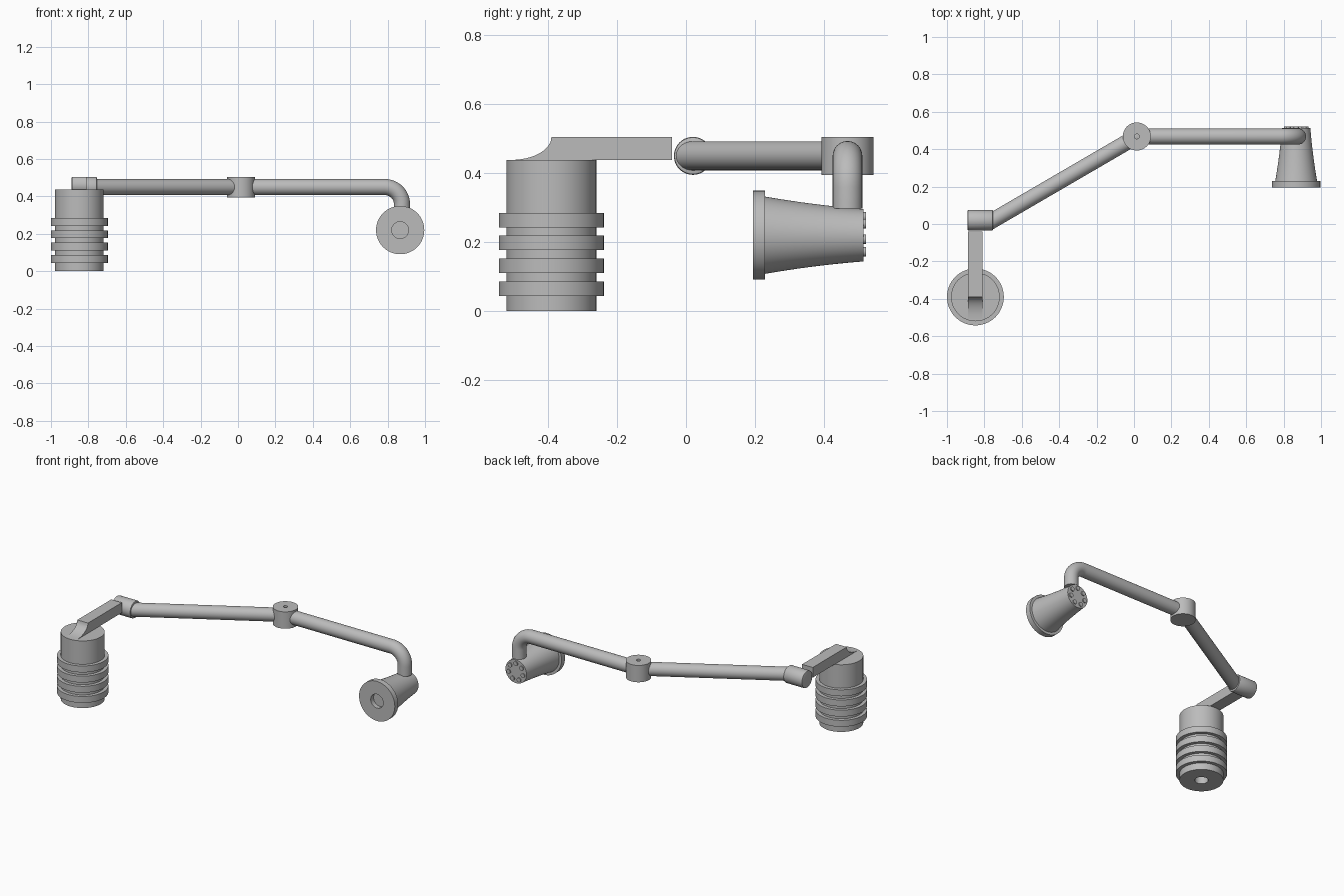
import bpy, bmesh, math
from mathutils import Vector

if "Cube" in bpy.data.objects:
    bpy.data.objects.remove(bpy.data.objects["Cube"], do_unlink=True)

grey = bpy.data.materials.new("matte grey")
grey.use_nodes = True
COLOUR = (0.5, 0.5, 0.5, 1)
grey.diffuse_color = COLOUR
grey.node_tree.nodes["Principled BSDF"].inputs["Base Color"].default_value = COLOUR


def smooth(obj):
    bpy.ops.object.select_all(action='DESELECT')
    obj.select_set(True)
    bpy.context.view_layer.objects.active = obj
    bpy.ops.object.shade_smooth_by_angle(angle=math.radians(35))


def add_object(name, bm):
    bmesh.ops.remove_doubles(bm, verts=bm.verts, dist=0.0001)
    bmesh.ops.recalc_face_normals(bm, faces=bm.faces)
    mesh = bpy.data.meshes.new(name)
    bm.to_mesh(mesh)
    bm.free()
    mesh.materials.append(grey)
    obj = bpy.data.objects.new(name, mesh)
    bpy.context.collection.objects.link(obj)
    return obj


def lathe(name, profile, origin, axis=(0, 0, 1), steps=48):
    """Turn (radius, distance) pairs around an axis through origin."""
    bm = bmesh.new()
    verts = [bm.verts.new((r, 0, h)) for r, h in profile]
    edges = [bm.edges.new(pair) for pair in zip(verts, verts[1:])]
    bmesh.ops.spin(bm, geom=verts + edges, axis=(0, 0, 1), cent=(0, 0, 0),
                   angle=2 * math.pi, steps=steps, use_duplicate=False)
    obj = add_object(name, bm)
    obj.location = origin
    obj.rotation_mode = 'QUATERNION'
    obj.rotation_quaternion = Vector(axis).to_track_quat('Z', 'Y')
    smooth(obj)
    return obj


def rod(name, start, end, radius, steps=48):
    d = Vector(end) - Vector(start)
    return lathe(name, [(0, 0), (radius, 0), (radius, d.length), (0, d.length)],
                 start, d, steps)


BASE_X, BASE_Y = -0.848, -0.39
ARM_Z = 0.45
HUB = Vector((0.015, 0.468, ARM_Z))

# Ribbed base with a hole underneath
base = [(0, 0.12), (0.04, 0.12), (0.04, 0), (0.13, 0)]
for i in range(4):
    z = 0.044 + i * 0.0663
    base += [(0.13, z), (0.152, z), (0.152, z + 0.042), (0.13, z + 0.042)]
base += [(0.13, 0.438), (0, 0.438)]
lathe("ribbed_base", base, (BASE_X, BASE_Y, 0), steps=64)

# Bracket: side profile with a concave run-out, extruded across x
side = [(0.02, 0.438), (0.02, 0.47), (-0.04, 0.47), (-0.04, 0.504)]
side = [(-0.04, 0.438), (-0.04, 0.504)]
for i in range(9):
    a = math.radians(90 * i / 8)
    side.append((-0.507 + 0.117 * math.cos(a), 0.504 - 0.066 * math.sin(a)))
bm = bmesh.new()
face = bm.faces.new([bm.verts.new((BASE_X - 0.039, y, z)) for y, z in side])
ext = bmesh.ops.extrude_face_region(bm, geom=[face])["geom"]
bmesh.ops.translate(bm, vec=(0.077, 0, 0),
                    verts=[v for v in ext if isinstance(v, bmesh.types.BMVert)])
smooth(add_object("base_bracket", bm))

# Shoulder joint with softened rims
lathe("shoulder_joint",
      [(0, 0), (0.048, 0), (0.053, 0.002), (0.055, 0.007), (0.055, 0.129),
       (0.053, 0.134), (0.048, 0.136), (0, 0.136)],
      (-0.89, 0.02, ARM_Z), (1, 0, 0))

# Arm and elbow hub with a pin hole
rod("lower_arm", (-0.775, 0.008, ARM_Z), HUB, 0.042)
lathe("elbow_hub",
      [(0, -0.055), (0.075, -0.055), (0.075, 0.055), (0.013, 0.055),
       (0.013, 0.035), (0, 0.035)], HUB)

# Upper arm: straight tube bending down to the lamp
curve = bpy.data.curves.new("upper_arm", 'CURVE')
curve.dimensions = '3D'
curve.bevel_depth = 0.043
curve.bevel_resolution = 10
curve.use_fill_caps = True
path = [(HUB.x + 0.03, ARM_Z)]
for i in range(13):
    a = math.radians(90 * i / 12)
    path.append((0.785 + 0.092 * math.sin(a), 0.358 + 0.092 * math.cos(a)))
path.append((0.877, 0.298))
spline = curve.splines.new('POLY')
spline.points.add(len(path) - 1)
for point, (x, z) in zip(spline.points, path):
    point.co = (x, HUB.y, z, 1)
tube = bpy.data.objects.new("upper_arm", curve)
bpy.context.collection.objects.link(tube)
curve.materials.append(grey)
bpy.ops.object.select_all(action='DESELECT')
tube.select_set(True)
bpy.context.view_layer.objects.active = tube
bpy.ops.object.convert(target='MESH')
smooth(bpy.context.object)

# Lamp head: flange, flared shade and front socket
LAMP = Vector((0.867, 0.194, 0.22))
shade = [(0, 0.03), (0.045, 0.03), (0.045, 0), (0.129, 0), (0.129, 0.035)]
for i in range(9):
    t = i / 8
    shade.append((0.112 - 0.050 * t + 0.014 * t * t, 0.035 + 0.285 * t))
shade.append((0, 0.32))
lathe("lamp_shade", shade, LAMP, (0, 1, 0), steps=64)

# Ring of studs on the back of the lamp
for i in range(7):
    a = 2 * math.pi * i / 7
    p = LAMP + Vector((0.053 * math.sin(a), 0.315, 0.053 * math.cos(a)))
    rod("lamp_stud_%d" % (i + 1), p, p + Vector((0, 0.012, 0)), 0.014, 20)
